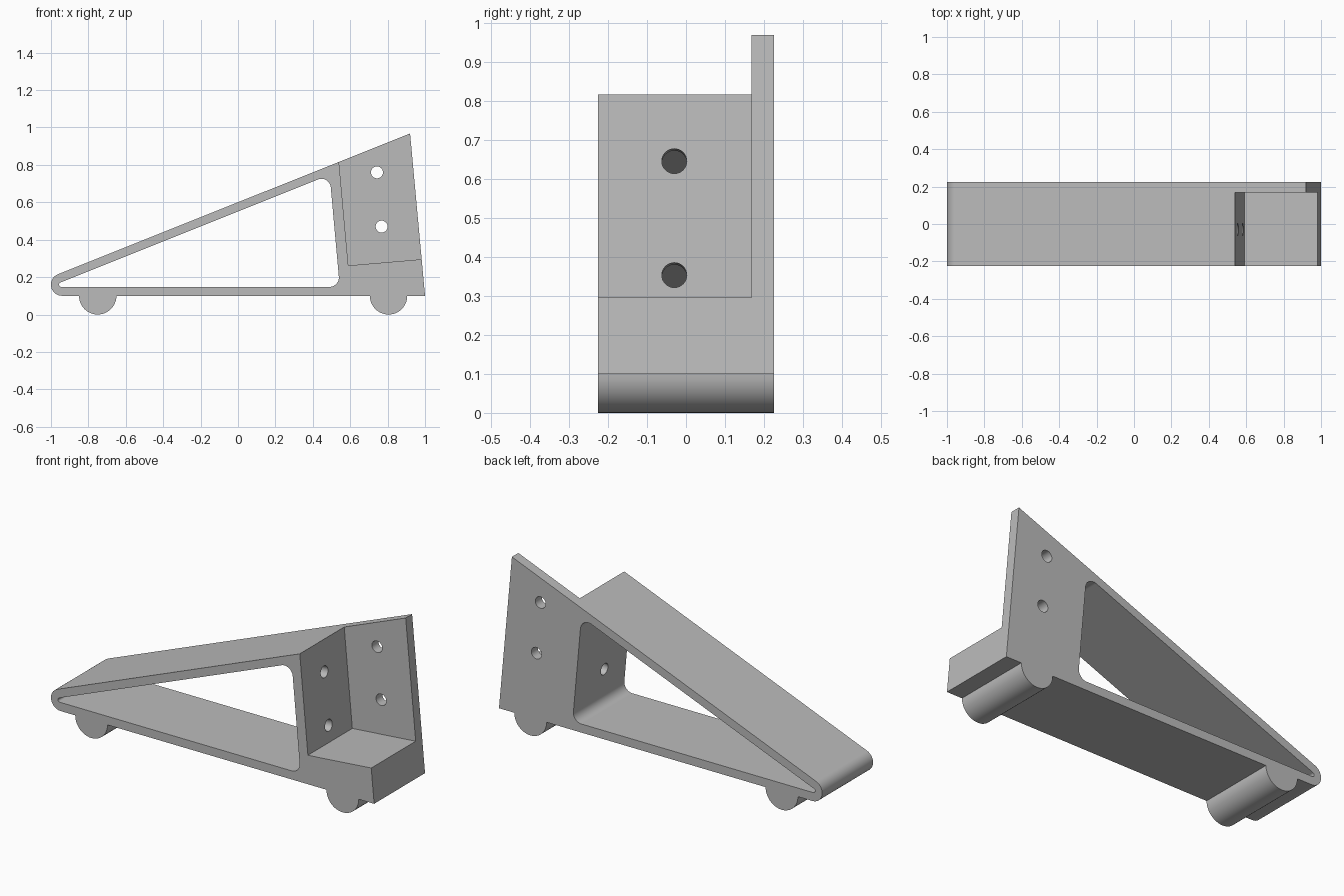
import bpy, bmesh
from math import sin, cos, tan, pi
from mathutils import Vector

cube = bpy.data.objects.get("Cube")
if cube:
    bpy.data.objects.remove(cube, do_unlink=True)

HALF_DEPTH = 0.225
PLATE_FRONT = 0.168

grey = bpy.data.materials.new("plain grey")
grey.use_nodes = True
grey.diffuse_color = (0.5, 0.5, 0.5, 1)
grey.node_tree.nodes["Principled BSDF"].inputs["Base Color"].default_value = (0.5, 0.5, 0.5, 1)


def rounded(corners, steps=16):
    """Turn (x, z, radius) corners into profile points with filleted corners."""
    pts = [Vector((x, 0, z)) for x, z, r in corners]
    out = []
    for i, (x, z, r) in enumerate(corners):
        p = pts[i]
        if r == 0:
            out.append(p)
            continue
        a = (pts[i - 1] - p).normalized()
        b = (pts[(i + 1) % len(pts)] - p).normalized()
        half = a.angle(b) / 2
        centre = p + (a + b).normalized() * (r / sin(half))
        start = (p + a * (r / tan(half)) - centre).normalized()
        end = (p + b * (r / tan(half)) - centre).normalized()
        out += [centre + start.slerp(end, k / steps) * r for k in range(steps + 1)]
    return out


def extrude(name, points, y0, y1):
    """Solid made by sweeping an x-z profile from y0 to y1."""
    bm = bmesh.new()
    near = [bm.verts.new((p.x, y0, p.z)) for p in points]
    far = [bm.verts.new((p.x, y1, p.z)) for p in points]
    bm.faces.new(near)
    bm.faces.new(far[::-1])
    for i in range(len(points)):
        bm.faces.new((near[i], near[i - 1], far[i - 1], far[i]))
    bmesh.ops.recalc_face_normals(bm, faces=bm.faces)
    mesh = bpy.data.meshes.new(name)
    bm.to_mesh(mesh)
    bm.free()
    mesh.materials.append(grey)
    obj = bpy.data.objects.new(name, mesh)
    bpy.context.collection.objects.link(obj)
    return obj


def drill(name, centre, axis, length):
    """Round cutter for a screw hole."""
    bpy.ops.mesh.primitive_cylinder_add(vertices=32, radius=0.032, depth=length, location=centre)
    obj = bpy.context.object
    obj.name = name
    obj.rotation_euler = Vector(axis).to_track_quat("Z", "Y").to_euler()
    obj.data.materials.append(grey)
    return obj


# Wedge outline with two half-round feet along the base
def foot(x, r=0.1, steps=24):
    return [(x + r * cos(pi + pi * k / steps), 0.1 + r * sin(pi + pi * k / steps), 0)
            for k in range(steps + 1)]


outline = [(1, 0.1, 0), (0.92, 0.968, 0), (-1.252, 0.1, 0.06)] + foot(-0.75) + foot(0.805)
body = extrude("wedge_bracket", rounded(outline), -HALF_DEPTH, HALF_DEPTH)

# Triangular opening right through the wedge
opening = extrude("opening_cutter",
                  rounded([(0.544, 0.148, 0.05), (0.49, 0.747, 0.05), (-1.007, 0.148, 0.012)]),
                  -0.5, 0.5)

# Tilted notch that leaves the back plate standing
notch = extrude("notch_cutter",
                rounded([(0.59, 0.262, 0), (1.2, 0.314, 0), (1.2, 1.1, 0), (0.514, 1.1, 0)]),
                -0.5, PLATE_FRONT)

# Two screw holes in the back plate and two in the upright wall
cutters = [opening, notch]
for x, z in ((0.743, 0.76), (0.768, 0.47)):
    cutters.append(drill("plate_hole_cutter", (x, 0.2, z), (0, 1, 0), 0.2))
for x, z in ((0.555, 0.645), (0.582, 0.353)):
    cutters.append(drill("wall_hole_cutter", (x, -0.03, z), (1, 0, 0.09), 0.24))

bpy.ops.object.select_all(action="DESELECT")
bpy.context.view_layer.objects.active = body
body.select_set(True)
bpy.context.view_layer.update()
for cutter in cutters:
    cutter.hide_render = True
    mod = body.modifiers.new(cutter.name, "BOOLEAN")
    mod.operation = "DIFFERENCE"
    mod.solver = "EXACT"
    mod.object = cutter
    bpy.ops.object.modifier_apply(modifier=mod.name)
for cutter in cutters:
    bpy.data.objects.remove(cutter, do_unlink=True)

# Smooth curves, crisp edges, and flat faces kept truly flat
bpy.ops.object.shade_smooth_by_angle(angle=pi / 6)
weighted = body.modifiers.new("flat_faces", "WEIGHTED_NORMAL")
weighted.keep_sharp = True
